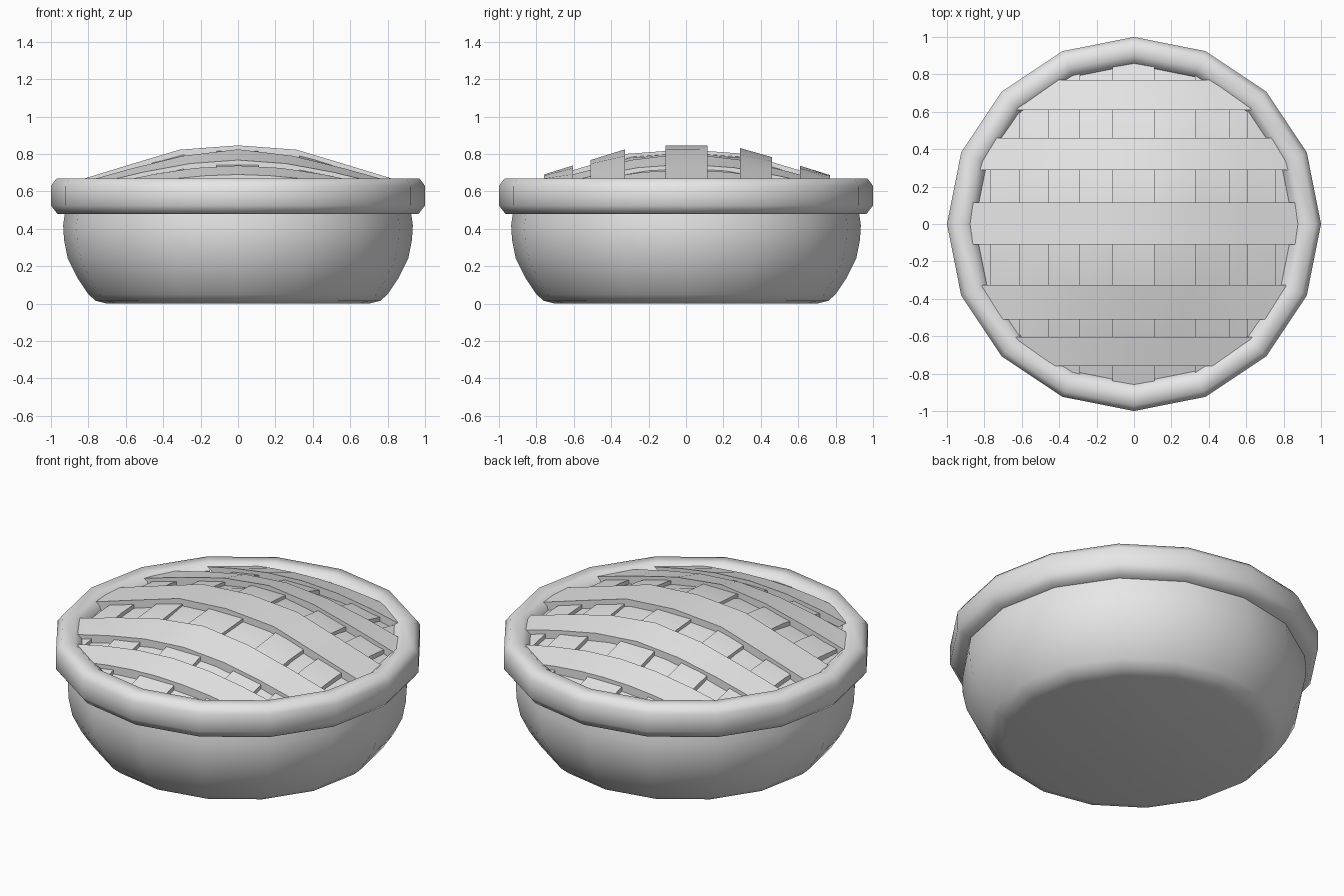
import bpy, bmesh, math

cube = bpy.data.objects.get("Cube")
if cube:
    bpy.data.objects.remove(cube, do_unlink=True)

grey = bpy.data.materials.new("plain_grey")
grey.use_nodes = True
colour = (0.8, 0.8, 0.8, 1)
grey.diffuse_color = colour
grey.node_tree.nodes["Principled BSDF"].inputs["Base Color"].default_value = colour

SIDES = 16


def finish(name, bm, angle):
    bmesh.ops.recalc_face_normals(bm, faces=bm.faces)
    mesh = bpy.data.meshes.new(name)
    bm.to_mesh(mesh)
    bm.free()
    mesh.materials.append(grey)
    obj = bpy.data.objects.new(name, mesh)
    bpy.context.collection.objects.link(obj)
    bpy.ops.object.select_all(action="DESELECT")
    obj.select_set(True)
    bpy.context.view_layer.objects.active = obj
    bpy.ops.object.shade_smooth_by_angle(angle=math.radians(angle))
    return obj


def lathe(name, profile, angle, closed=False, cap_first=False):
    """Turn a (radius, height) profile around z."""
    bm = bmesh.new()
    rings = []
    for r, z in profile:
        ring = []
        for i in range(SIDES):
            a = 2 * math.pi * i / SIDES
            ring.append(bm.verts.new((r * math.cos(a), r * math.sin(a), z)))
        rings.append(ring)
    pairs = list(zip(rings, rings[1:]))
    if closed:
        pairs.append((rings[-1], rings[0]))
    for low, high in pairs:
        for i in range(SIDES):
            j = (i + 1) % SIDES
            bm.faces.new((low[i], low[j], high[j], high[i]))
    if cap_first:
        bm.faces.new(rings[0])
    return finish(name, bm, angle)


def dome(r):
    """Height of the lattice top at a distance from the centre."""
    if r < 0.31:
        return 0.855 - 0.025 * r / 0.31
    return 0.83 - 0.31 * (r - 0.31)


def strip(name, near, far, drop, along_x):
    """Curved bar between two offsets, following the dome."""
    bm = bmesh.new()
    sections = []
    for t in (-1, -0.68, -0.35, 0, 0.35, 0.68, 1):
        tops, bottoms = [], []
        for side in (near, far):
            run = t * math.sqrt(0.9 ** 2 - side ** 2)
            z = dome(math.hypot(run, side)) - drop
            x, y = (run, side) if along_x else (-side, run)
            tops.append(bm.verts.new((x, y, z)))
            bottoms.append(bm.verts.new((x, y, z - 0.06)))
        sections.append(tops + bottoms[::-1])
    for a, b in zip(sections, sections[1:]):
        for i in range(4):
            j = (i + 1) % 4
            bm.faces.new((a[i], a[j], b[j], b[i]))
    bm.faces.new(sections[0])
    bm.faces.new(sections[-1])
    return finish(name, bm, 30)


# Dish body
lathe("dish", [(0.70, 0), (0.76, 0.015), (0.80, 0.05), (0.86, 0.14), (0.91, 0.24),
               (0.93, 0.34), (0.935, 0.42), (0.92, 0.52)], 35, cap_first=True)

# Thick rolled crust rim
lathe("crust_rim", [(1.0, 0.525), (1.0, 0.63), (0.97, 0.67), (0.90, 0.67),
                    (0.86, 0.64), (0.835, 0.57), (0.88, 0.48), (0.965, 0.48)],
      60, closed=True)

# Domed filling under the lattice
lathe("filling", [(r, dome(r) - 0.045) for r in (0.88, 0.795, 0.61, 0.31, 0.001)], 30)

# Lattice: lower bars run front to back, upper bars run side to side
bands = [(-0.76, -0.605), (-0.51, -0.325), (-0.11, 0.115), (0.29, 0.46), (0.61, 0.77)]
for i, (near, far) in enumerate(bands, 1):
    strip(f"lower_strip_{i}", near, far, 0.022, False)
    strip(f"upper_strip_{i}", near, far, 0, True)
